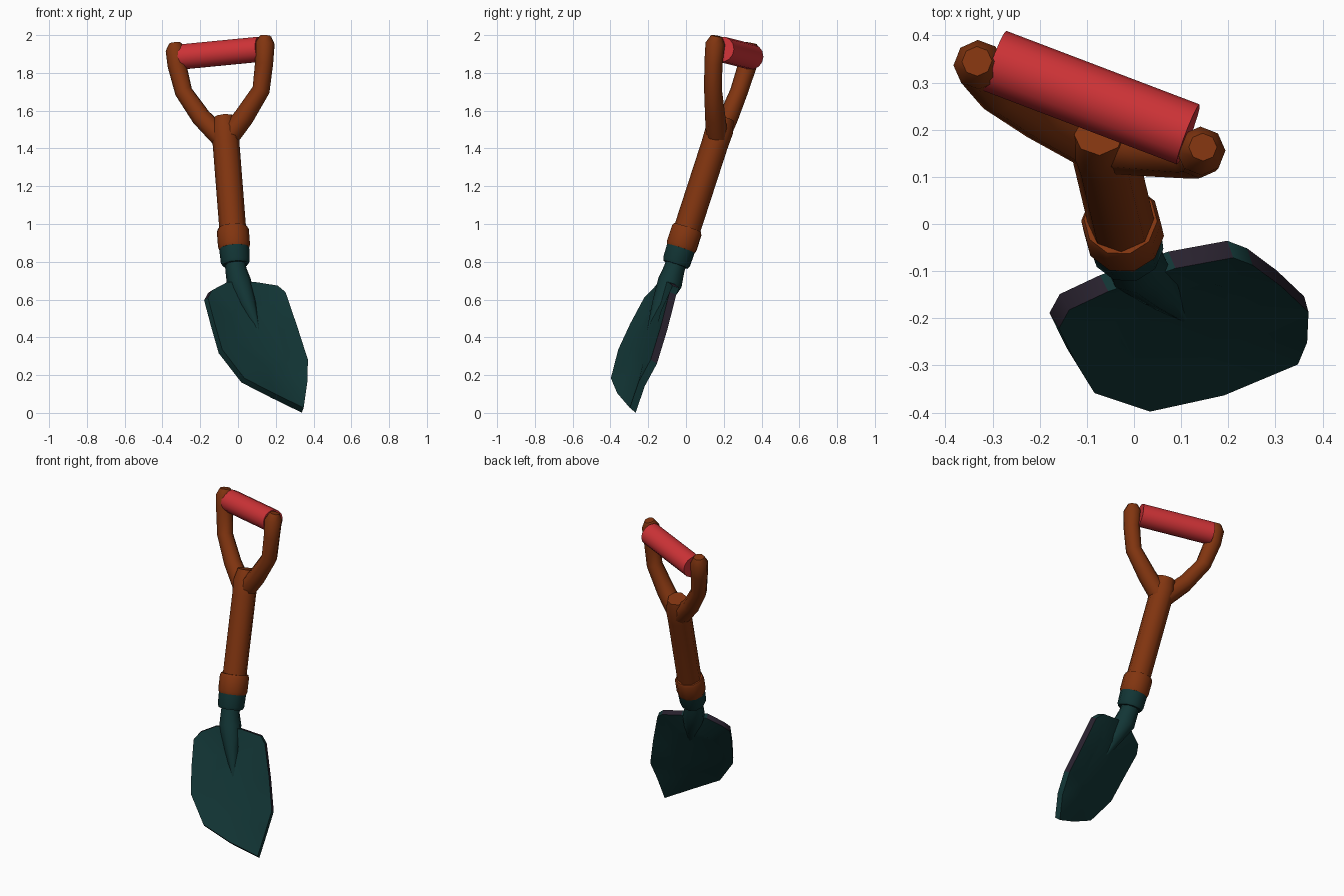
import bpy, bmesh, math
from mathutils import Vector

if "Cube" in bpy.data.objects:
    bpy.data.objects.remove(bpy.data.objects["Cube"])


def material(name, rgb):
    m = bpy.data.materials.new(name)
    m.diffuse_color = (*rgb, 1)
    m.use_nodes = True
    m.node_tree.nodes["Principled BSDF"].inputs["Base Color"].default_value = m.diffuse_color
    return m


WOOD = material("brown_wood", (0.22, 0.035, 0.005))
RED = material("red_grip", (0.62, 0.033, 0.038))
TEAL = material("dark_teal_metal", (0.006, 0.036, 0.036))
PURPLE = material("dark_purple_wear", (0.022, 0.016, 0.028))
SIDE = Vector((0.93, -0.35, 0.10))


def finish(name, bm, mats, angle=40):
    bmesh.ops.recalc_face_normals(bm, faces=bm.faces)
    me = bpy.data.meshes.new(name)
    bm.to_mesh(me)
    bm.free()
    for m in mats:
        me.materials.append(m)
    ob = bpy.data.objects.new(name, me)
    bpy.context.collection.objects.link(ob)
    bpy.ops.object.select_all(action='DESELECT')
    ob.select_set(True)
    bpy.context.view_layer.objects.active = ob
    bpy.ops.object.shade_smooth_by_angle(angle=math.radians(angle))
    return ob


def tube(name, path, radii, mat, sides=8, ref=SIDE, angle=50):
    """Capped tube through the path, one radius per point."""
    bm = bmesh.new()
    pts = [Vector(p) for p in path]
    rings = []
    for i, (p, r) in enumerate(zip(pts, radii)):
        d = (pts[min(i + 1, len(pts) - 1)] - pts[max(i - 1, 0)]).normalized()
        a = (ref - d * ref.dot(d)).normalized()
        b = d.cross(a)
        ring = []
        for k in range(sides):
            t = 2 * math.pi * (k + 0.5) / sides
            ring.append(bm.verts.new(p + (a * math.cos(t) + b * math.sin(t)) * r))
        rings.append(ring)
    for lo, hi in zip(rings, rings[1:]):
        for k in range(sides):
            j = (k + 1) % sides
            bm.faces.new((lo[k], lo[j], hi[j], hi[k]))
    bm.faces.new(rings[0][::-1])
    bm.faces.new(rings[-1])
    return finish(name, bm, [mat], angle)


def axis(z):
    """Point on the leaning shaft axis at height z."""
    return Vector((-0.03 - 0.078 * (z - 1), 0.015 + 0.325 * (z - 1), z))


# shaft, widening a little into the fork
tube("shaft", [axis(z) for z in (0.90, 1.42, 1.50, 1.565)],
     [0.071, 0.071, 0.074, 0.056], WOOD)

# wooden and metal collars
tube("wood_collar", [axis(z) for z in (0.87, 0.885, 0.965, 0.98)],
     [0.08, 0.085, 0.085, 0.078], WOOD, 10)
tube("metal_collar", [axis(z) for z in (0.785, 0.80, 0.885)],
     [0.07, 0.077, 0.08], TEAL, 10)

# fork arms
tube("left_fork_arm",
     [(-0.08, 0.168, 1.45), (-0.195, 0.225, 1.565), (-0.288, 0.28, 1.70),
      (-0.323, 0.325, 1.84), (-0.33, 0.338, 1.92), (-0.333, 0.345, 1.957)],
     [0.058, 0.052, 0.047, 0.05, 0.053, 0.032], WOOD)
tube("right_fork_arm",
     [(-0.06, 0.165, 1.45), (0.03, 0.155, 1.565), (0.122, 0.143, 1.71),
      (0.138, 0.145, 1.85), (0.142, 0.155, 1.955), (0.146, 0.163, 1.995)],
     [0.058, 0.054, 0.047, 0.048, 0.052, 0.03], WOOD)

# hand grip
tube("hand_grip", [(-0.295, 0.346, 1.885), (0.115, 0.190, 1.925)],
     [0.068, 0.068], RED, 14, Vector((0, 0, 1)))

# neck socket running out into the blade
tube("neck_socket",
     [axis(0.82), axis(0.76), (0.005, -0.085, 0.69), (0.05, -0.135, 0.58), (0.11, -0.203, 0.42)],
     [0.055, 0.056, 0.066, 0.045, 0.008], TEAL)

# blade: lopsided outline given thickness along its normal, slightly dished
outline = [(-0.15, -0.165, 0.645), (-0.065, -0.125, 0.69), (0.08, -0.075, 0.69),
           (0.205, -0.052, 0.67), (0.247, -0.068, 0.635), (0.31, -0.115, 0.45),
           (0.368, -0.17, 0.27), (0.365, -0.235, 0.15), (0.345, -0.283, 0.01),
           (0.185, -0.35, 0.088), (0.025, -0.385, 0.17), (-0.095, -0.345, 0.325),
           (-0.135, -0.28, 0.465), (-0.172, -0.205, 0.605)]
purple_edges = {0, 2, 4, 5, 13}
n = Vector((-0.363, 0.817, -0.439)).normalized()   # points out of the back
pts = [Vector(p) for p in outline]
centre = sum(pts, Vector()) / len(pts)
bm = bmesh.new()
loops = []
for sign, scale, dish in ((-1, 0.98, 0.015), (1, 1.0, 0.012)):
    outer = [bm.verts.new(centre + (p - centre) * scale + n * 0.02 * sign) for p in pts]
    inner = [bm.verts.new(centre + (p - centre) * 0.55 + n * (0.02 * sign + dish)) for p in pts]
    for k in range(len(pts)):
        j = (k + 1) % len(pts)
        bm.faces.new((outer[k], outer[j], inner[j], inner[k]))
    bm.faces.new(inner)
    loops.append(outer)
front, back = loops
for k in range(len(pts)):
    j = (k + 1) % len(pts)
    f = bm.faces.new((front[k], front[j], back[j], back[k]))
    f.material_index = 1 if k in purple_edges else 0
finish("blade", bm, [TEAL, PURPLE])
